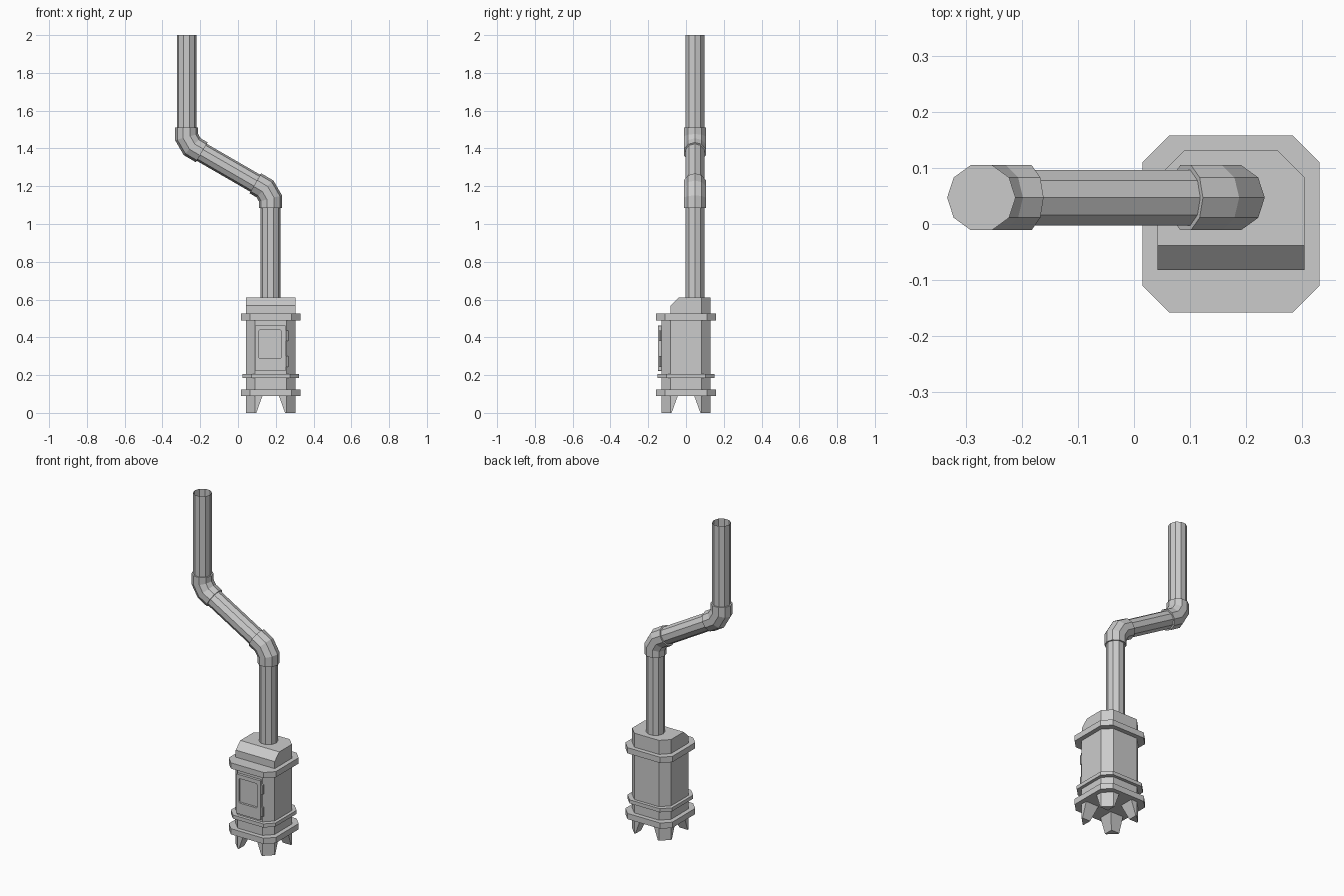
import bpy, bmesh, math
from mathutils import Vector

if "Cube" in bpy.data.objects:
    bpy.data.objects.remove(bpy.data.objects["Cube"])

CX = 0.173          # stove centre in x
PY = 0.047          # flue pipe centre in y


def loft(name, rings, caps=(True, True)):
    """Bridge equal-length point rings into a flat-shaded shell."""
    bm = bmesh.new()
    loops = [[bm.verts.new(p) for p in r] for r in rings]
    n = len(loops[0])
    for a, b in zip(loops, loops[1:]):
        for i in range(n):
            j = (i + 1) % n
            bm.faces.new((a[i], a[j], b[j], b[i]))
    for cap, ring in zip(caps, (loops[0], loops[-1])):
        if cap:
            bm.faces.new(ring)
    bmesh.ops.recalc_face_normals(bm, faces=bm.faces)
    me = bpy.data.meshes.new(name)
    bm.to_mesh(me)
    bm.free()
    ob = bpy.data.objects.new(name, me)
    bpy.context.collection.objects.link(ob)
    return ob


def octagon(h, c, z):
    """Square of half size h with corners cut by c, on the stove centre."""
    k = h - c
    pts = [(h, -k), (h, k), (k, h), (-k, h), (-h, k), (-h, -k), (-k, -h), (k, -h)]
    return [(CX + x, y, z) for x, y in pts]


def slab(name, h, z0, z1, c=0.048):
    return loft(name, [octagon(h, c, z0), octagon(h, c, z1)])


def tube(name, path, r, caps, n=10):
    """Sweep an n-gon along an (x, z) path with mitred bends."""
    P = [Vector((x, 0, z)) for x, z in path]
    rings = []
    for i, p in enumerate(P):
        d0 = (p - P[i - 1]).normalized() if i else (P[1] - p).normalized()
        d1 = (P[i + 1] - p).normalized() if i < len(P) - 1 else d0
        t = (d0 + d1).normalized()
        side = Vector((t.z, 0, -t.x)) / t.dot(d0)
        rings.append([p + side * r * math.cos(2 * math.pi * k / n)
                      + Vector((0, PY + r * math.sin(2 * math.pi * k / n), 0))
                      for k in range(n)])
    return loft(name, rings, caps)


# Stove body and its flanges
slab("stove_body", 0.131, 0.12, 0.495)
slab("base_flange", 0.158, 0.09, 0.125)
slab("middle_band", 0.15, 0.185, 0.207)
slab("top_flange", 0.158, 0.49, 0.525)


# Hood with sloped front edge and cut back corners
def hood_ring(front, z):
    h, k = 0.131, 0.083
    return [(CX + x, y, z) for x, y in
            [(-h, front), (h, front), (h, k), (k, h), (-k, h), (-h, k)]]


loft("hood", [hood_ring(-0.082, 0.52), hood_ring(-0.082, 0.568), hood_ring(-0.038, 0.61)])

# Tapered corner legs
for sx, xn in ((-1, "left"), (1, "right")):
    for sy, yn in ((-1, "front"), (1, "back")):
        def leg_ring(w, z):
            pts = [(0, 0.048), (0.048, 0), (w, 0), (w, w), (0, w)]
            return [(CX + sx * (0.131 - x), sy * (0.131 - y), z) for x, y in pts]
        loft(f"{yn}_{xn}_leg", [leg_ring(0.055, 0), leg_ring(0.088, 0.092)])


# Door with recessed window
def door_ring(x0, x1, z0, z1, c, y):
    return [(x, y, z) for x, z in
            [(x0 + c, z0), (x1 - c, z0), (x1, z0 + c), (x1, z1 - c),
             (x1 - c, z1), (x0 + c, z1), (x0, z1 - c), (x0, z0 + c)]]


door = (0.09, 0.254, 0.222, 0.462, 0.003)
window = (0.108, 0.231, 0.29, 0.438, 0.006)
loft("door", [door_ring(*door, -0.128), door_ring(*door, -0.147),
              door_ring(*window, -0.147), door_ring(*window, -0.1335)])

# Door hinges
for nm, z in (("lower_hinge", 0.272), ("upper_hinge", 0.408)):
    loft(nm, [[(0.26 + 0.008 * math.cos(a), -0.136 + 0.008 * math.sin(a), zz)
               for a in (math.pi * k / 3 for k in range(6))]
              for zz in (z - 0.028, z + 0.028)])

# Flue: three open pipes and two elbows, the second a point reflection of the first
MX, MZ = -0.05, 1.2975
s = 0.0586
elbow = [(0.172, 1.085), (0.172, 1.135),
         (0.172 - 0.5 * s, 1.135 + 0.866 * s), (0.092, 1.2155)]
upper = [(2 * MX - x, 2 * MZ - z) for x, z in elbow]
tube("lower_elbow", elbow, 0.061, (True, True))
tube("upper_elbow", upper, 0.061, (True, True))
tube("lower_pipe", [(0.172, 0.6), (0.172, 1.1)], 0.0522, (False, False))
tube("slanted_pipe", [elbow[-1], upper[-1]], 0.0522, (False, False))
tube("upper_pipe", [(-0.272, 1.5), (-0.272, 2.0)], 0.0522, (False, False))
